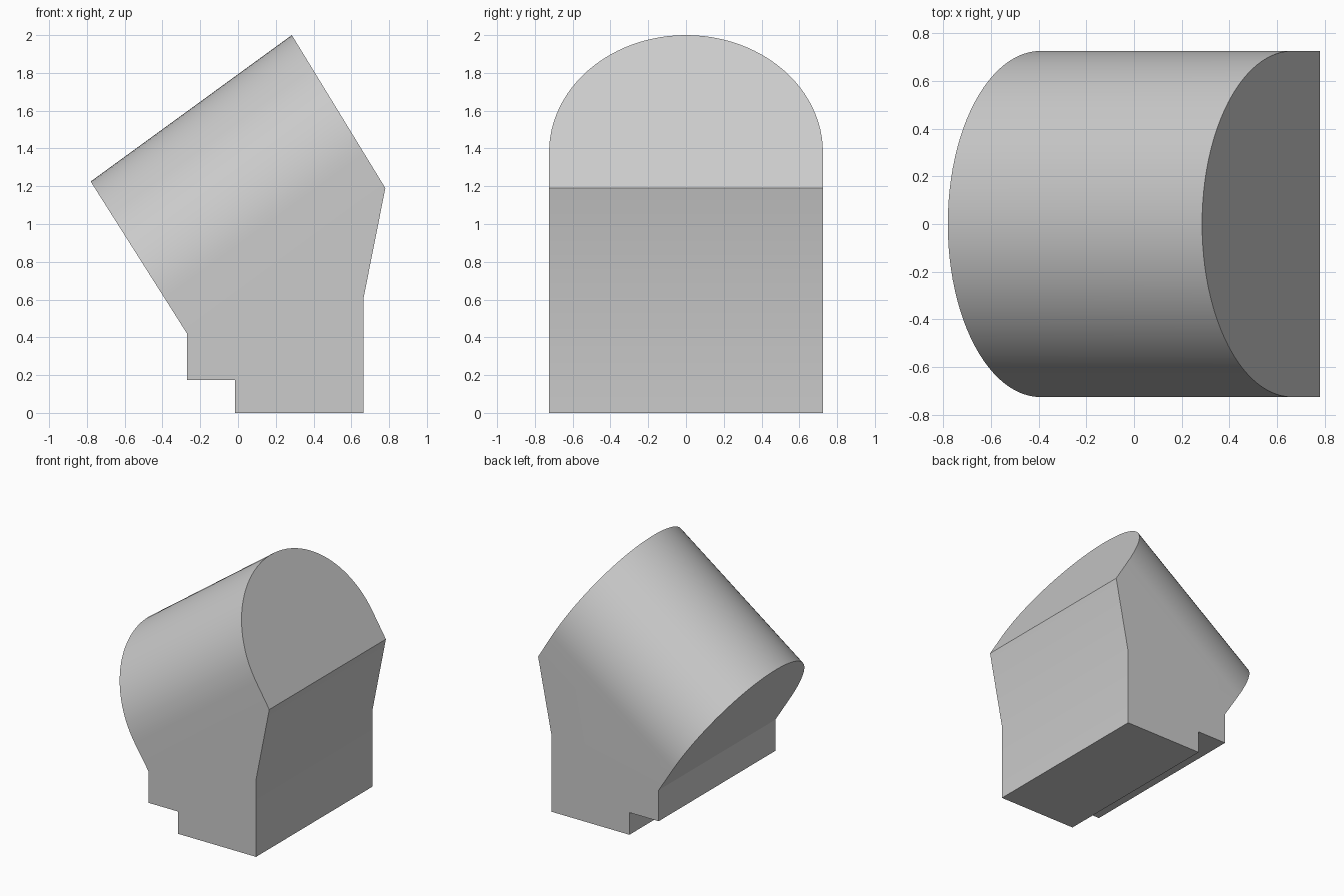
import bpy, bmesh
from math import sin, cos, pi, radians
from mathutils import Vector

cube = bpy.data.objects.get("Cube")
if cube:
    bpy.data.objects.remove(cube, do_unlink=True)

R = 0.725          # half width and arch radius
STEPS = 48         # arch segments

# Side outline (x, z): upper face corners, then the foot from right to left
right_top, right_low = Vector((0.285, 2.0)), Vector((0.78, 1.19))
left_top, left_low = Vector((-0.78, 1.225)), Vector((-0.27, 0.42))
foot = [right_low, Vector((0.665, 0.61)), Vector((0.665, 0)), Vector((-0.015, 0)),
        Vector((-0.015, 0.175)), Vector((-0.27, 0.175)), left_low]

# Direction across the sloped barrel
axis = (right_top - left_top).normalized()
across = Vector((axis.y, -axis.x))

bm = bmesh.new()


def arch(top, low):
    """Half round ring lying in the slanted end face, from front to back."""
    d = (low - top).normalized()
    d /= d.dot(across)
    ring = []
    for i in range(STEPS + 1):
        a = pi * i / STEPS
        p = top + d * R * (1 - sin(a))
        ring.append(bm.verts.new((p.x, -R * cos(a), p.y)))
    return ring


right_arch, left_arch = arch(right_top, right_low), arch(left_top, left_low)
front = [bm.verts.new((p.x, -R, p.y)) for p in foot]
back = [bm.verts.new((p.x, R, p.y)) for p in foot]

# Barrel roof and foot strips
for i in range(STEPS):
    bm.faces.new((right_arch[i], right_arch[i + 1], left_arch[i + 1], left_arch[i]))
for i in range(len(foot) - 1):
    bm.faces.new((front[i], front[i + 1], back[i + 1], back[i]))

# Slanted ends and flat sides
bm.faces.new(right_arch + [back[0], front[0]])
bm.faces.new(left_arch + [back[-1], front[-1]])
bm.faces.new([right_arch[0]] + front + [left_arch[0]])
bm.faces.new([right_arch[-1]] + back + [left_arch[-1]])
bmesh.ops.recalc_face_normals(bm, faces=bm.faces)

mesh = bpy.data.meshes.new("arched_block")
bm.to_mesh(mesh)
bm.free()
block = bpy.data.objects.new("arched_block", mesh)
bpy.context.collection.objects.link(block)

# Plain grey
grey = bpy.data.materials.new("light_grey")
grey.use_nodes = True
color = (0.6, 0.6, 0.6, 1)
grey.diffuse_color = color
grey.node_tree.nodes["Principled BSDF"].inputs["Base Color"].default_value = color
mesh.materials.append(grey)

bpy.ops.object.select_all(action='DESELECT')
block.select_set(True)
bpy.context.view_layer.objects.active = block
bpy.ops.object.shade_smooth_by_angle(angle=radians(30))
